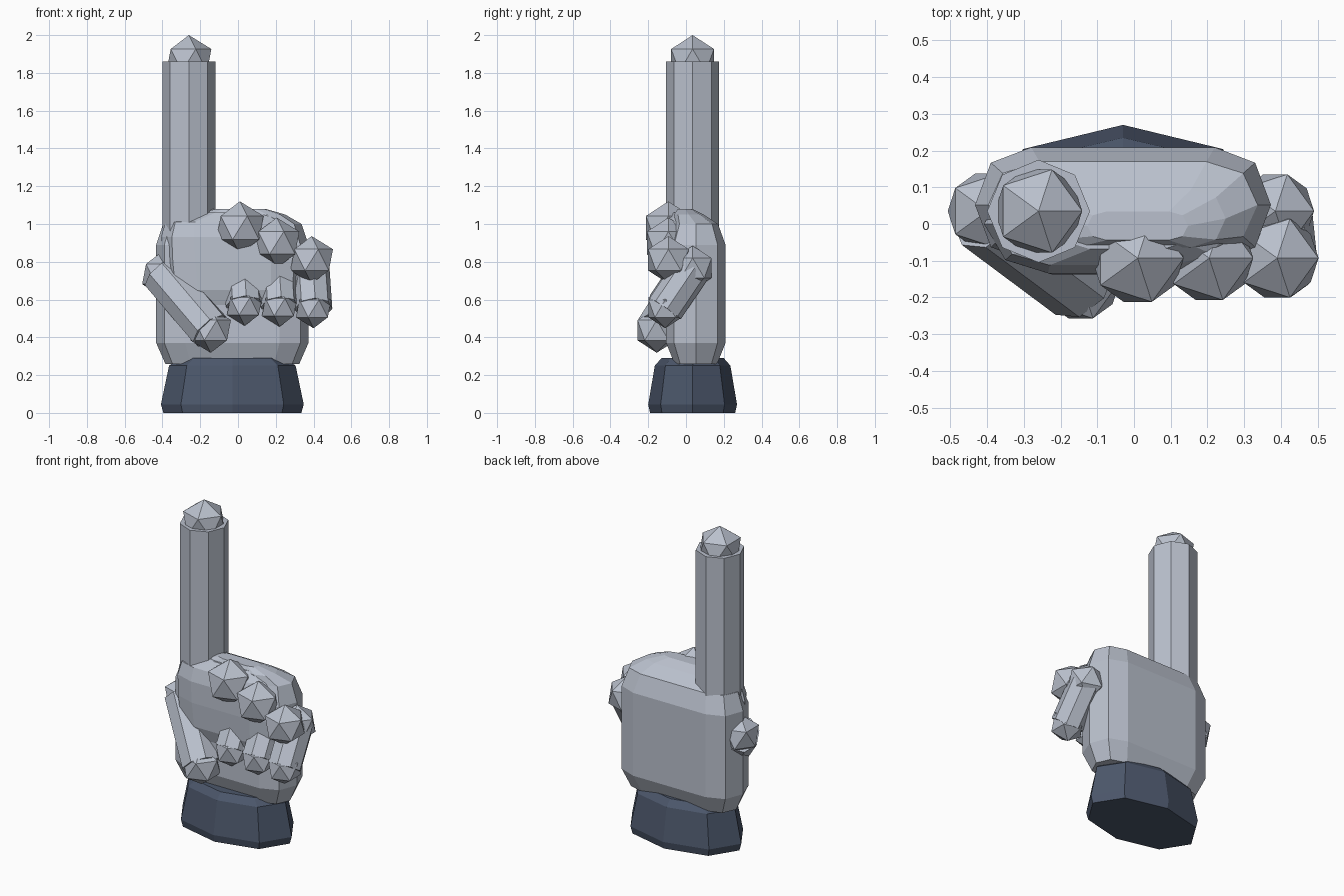
import bpy, bmesh
from mathutils import Vector, Matrix

if "Cube" in bpy.data.objects:
    bpy.data.objects.remove(bpy.data.objects["Cube"])


def material(name, rgb):
    m = bpy.data.materials.new(name)
    m.diffuse_color = (*rgb, 1)
    m.use_nodes = True
    m.node_tree.nodes["Principled BSDF"].inputs["Base Color"].default_value = m.diffuse_color
    return m


GREY = material("light_grey", (0.49, 0.53, 0.61))
NAVY = material("dark_navy", (0.072, 0.095, 0.147))


def add(name, bm, mat):
    bmesh.ops.recalc_face_normals(bm, faces=bm.faces)
    me = bpy.data.meshes.new(name)
    bm.to_mesh(me)
    bm.free()
    me.materials.append(mat)
    ob = bpy.data.objects.new(name, me)
    bpy.context.collection.objects.link(ob)
    return ob


def ball(name, c, r):
    bm = bmesh.new()
    bmesh.ops.create_icosphere(bm, subdivisions=1, radius=r, matrix=Matrix.Translation(c))
    return add(name, bm, GREY)


def rod(name, a, b, r):
    a, b = Vector(a), Vector(b)
    rot = (b - a).to_track_quat('Z', 'Y').to_matrix().to_4x4()
    bm = bmesh.new()
    bmesh.ops.create_cone(bm, cap_ends=True, segments=8, radius1=r, radius2=r,
                          depth=(b - a).length, matrix=Matrix.Translation((a + b) / 2) @ rot)
    return add(name, bm, GREY)


def loft(name, half, rings, mat):
    """Stack scaled copies of a symmetric outline; ring = (z, x scale, y scale, x centre, y centre)."""
    outline = half + [(-x, -y) for x, y in half]
    bm = bmesh.new()
    loops = [[bm.verts.new((cx + x * sx, cy + y * sy, z)) for x, y in outline]
             for z, sx, sy, cx, cy in rings]
    n = len(outline)
    for lo, hi in zip(loops, loops[1:]):
        for i in range(n):
            j = (i + 1) % n
            bm.faces.new((lo[i], lo[j], hi[j], hi[i]))
    bm.faces.new(loops[0][::-1])
    bm.faces.new(loops[-1])
    return add(name, bm, mat)


# cuff: eight-sided flared band with softened rims
d = 0.72
loft("cuff", [(1, 0), (d, d), (0, 1), (-d, d)],
     [(0, .365, .225, -.03, .035), (.045, .378, .235, -.03, .035),
      (.25, .335, .20, -.03, .035), (.29, .28, .165, -.03, .035)], NAVY)

# palm: box with chamfered corners and a domed top
loft("palm", [(.403, 0), (.36, .115), (.25, .157), (-.25, .157), (-.36, .115)],
     [(.26, .88, .72, -.03, .052), (.37, 1, 1, -.03, .052),
      (.89, 1, 1, -.03, .052), (1.0, .91, .75, -.03, .052),
      (1.05, .62, .5, .0, .015), (1.08, .34, .25, .01, -.005)], GREY)

# swollen front of the fist, covering the roots of all fingers
loft("fist_front", [(.38, 0), (.32, .10), (.2, .137), (-.2, .137), (-.32, .10)],
     [(.50, .8, .6, -.02, 0), (.65, .97, .95, -.02, 0), (.80, 1, 1, -.025, 0),
      (.93, .97, .98, -.04, 0), (1.01, .85, .82, -.06, 0), (1.06, .5, .5, -.02, 0)], GREY)

# raised index finger
rod("index_finger", (-.26, .035, .9), (-.26, .035, 1.86), .14)
ball("index_tip", (-.26, .035, 1.867), .133)

# thumb folded across the front
rod("thumb", (-.40, .035, .735), (-.145, -.155, .435), .115)
ball("thumb_base", (-.40, .035, .735), .12)
ball("thumb_tip", (-.145, -.155, .438), .12)

# three curled fingers: knuckle in front, rod running from the palm to the tip
curled = [("middle", .01, .98, .14, .035, .565),
          ("ring", .205, .90, .134, .22, .56),
          ("little", .39, .81, .126, .40, .552)]
for name, kx, kz, kr, tx, tz in curled:
    base, tip = (tx - .015, .035, tz + .215), (tx, -.11, tz)
    ball(name + "_knuckle", (kx, -.093, kz), kr)
    rod(name + "_finger", base, tip, .1)
    ball(name + "_base", base, .118)
    ball(name + "_tip", tip, .104)
